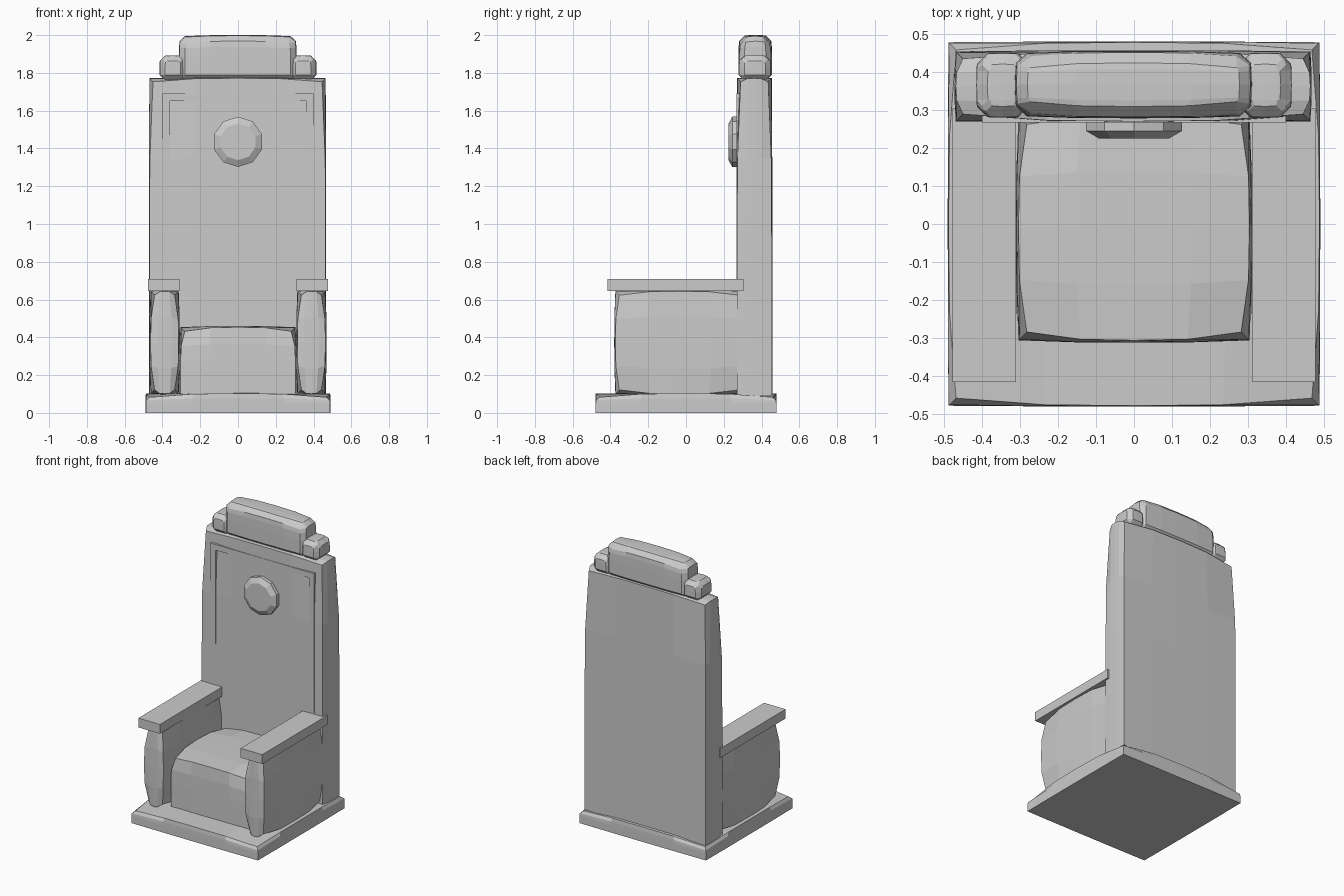
import bpy, bmesh
from math import pi
from mathutils import Matrix

if "Cube" in bpy.data.objects:
    bpy.data.objects.remove(bpy.data.objects["Cube"])


def finish(name, bm):
    bmesh.ops.recalc_face_normals(bm, faces=bm.faces)
    mesh = bpy.data.meshes.new(name)
    bm.to_mesh(mesh)
    bm.free()
    obj = bpy.data.objects.new(name, mesh)
    bpy.context.collection.objects.link(obj)
    return obj


def stone(name, lo, hi, edge=0.006, corner=0.02, grounded=True, bevel=0.0, cuts=3):
    """Hewn block: faces bulge gently, edges and corners are drawn in."""
    bm = bmesh.new()
    bmesh.ops.create_cube(bm, size=2)
    if cuts:
        bmesh.ops.subdivide_edges(bm, edges=bm.edges[:], cuts=cuts, use_grid_fill=True)
    mid = [(a + b) / 2 for a, b in zip(lo, hi)]
    half = [(b - a) / 2 for a, b in zip(lo, hi)]
    for v in bm.verts:
        s = list(v.co)
        pull = [abs(c) ** 3 for c in s]
        if grounded and s[2] < 0:
            pull[2] = 0
        for i in range(3):
            a, b = pull[i - 1], pull[i - 2]
            inset = edge * (a + b) + corner * a * b
            if i == 2 and grounded and s[2] < 0:
                inset = 0
            v.co[i] = mid[i] + s[i] * (half[i] - inset)
    obj = finish(name, bm)
    if bevel:
        mod = obj.modifiers.new("chipped_edges", 'BEVEL')
        mod.width = bevel
        mod.segments = 1
        mod.limit_method = 'ANGLE'
        mod.angle_limit = 0.9
    return obj


# Plinth, seat and tall back
stone("base", (-0.49, -0.48, 0), (0.49, 0.48, 0.105), edge=0.002, corner=0.018)
stone("seat", (-0.31, -0.312, 0.09), (0.31, 0.29, 0.46), edge=0.006, corner=0.016)
stone("backrest", (-0.472, 0.267, 0.09), (0.467, 0.457, 1.775), edge=0.003, corner=0.016)

# Arms, armrests and crest shoulders on both sides
for side, label in ((-1, "left"), (1, "right")):
    def pair(name, x0, x1, y, z, **kw):
        xs = sorted((side * x0, side * x1))
        stone(f"{label}_{name}", (xs[0], y[0], z[0]), (xs[1], y[1], z[1]), **kw)

    pair("arm", 0.308, 0.469, (-0.38, 0.31), (0.095, 0.65),
         edge=0.006, corner=0.015, grounded=False)
    pair("armrest", 0.311, 0.477, (-0.415, 0.305), (0.645, 0.71),
         edge=0, corner=0, cuts=0)
    pair("crest_shoulder", 0.275, 0.415, (0.28, 0.45), (1.765, 1.893),
         edge=0.004, corner=0.012, bevel=0.025)
    # Shallow trim almost flush with the back panel
    pair("back_trim_upright", 0.36, 0.40, (0.2675, 0.29), (0.72, 1.69),
         edge=0, corner=0, cuts=0)

stone("back_trim_top", (-0.36, 0.2675, 1.65), (0.36, 0.29, 1.69), edge=0, corner=0, cuts=0)

# Crest on top of the back
stone("crest", (-0.313, 0.278, 1.765), (0.31, 0.455, 2.0),
      edge=0.006, corner=0.012, bevel=0.025)

# Ten-sided medallion with a chamfered front
bm = bmesh.new()
for y0, y1, r0, r1 in ((0.28, 0.245, 0.133, 0.133), (0.245, 0.225, 0.133, 0.097)):
    bmesh.ops.create_cone(
        bm, cap_ends=True, segments=10, radius1=r0, radius2=r1, depth=y0 - y1,
        matrix=Matrix.Translation((0, (y0 + y1) / 2, 1.435)) @ Matrix.Rotation(pi / 2, 4, 'X'))
bmesh.ops.remove_doubles(bm, verts=bm.verts, dist=0.0005)
bmesh.ops.delete(bm, geom=[f for f in bm.faces if abs(f.calc_center_median().y - 0.245) < 0.001],
                 context='FACES_ONLY')
finish("medallion", bm)
